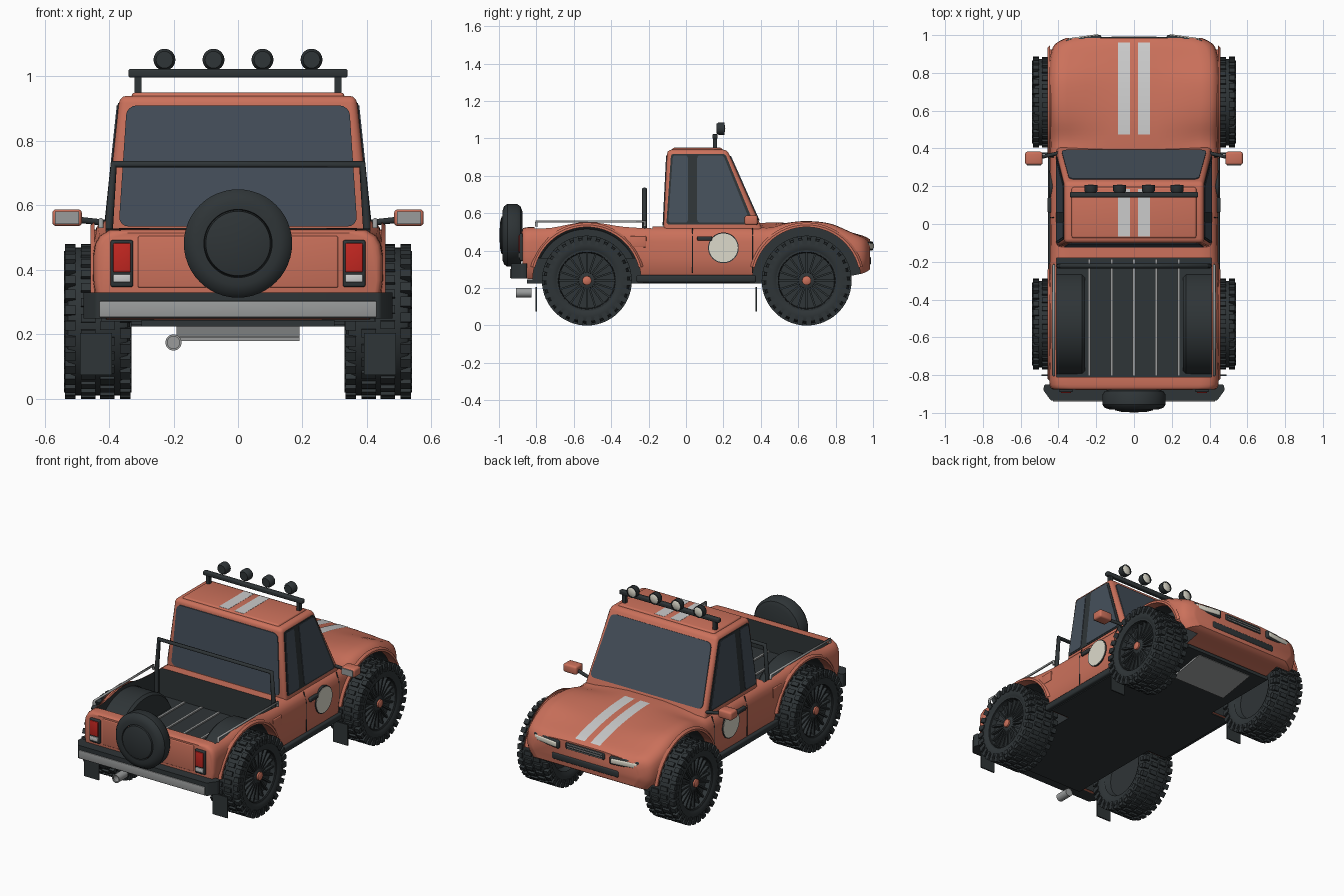
import bpy, bmesh
from math import pi, sin, cos, radians
from mathutils import Matrix, Vector

if "Cube" in bpy.data.objects:
    bpy.data.objects.remove(bpy.data.objects["Cube"])

def material(name, *rgb):
    m = bpy.data.materials.new(name)
    m.diffuse_color = (*rgb, 1)
    m.use_nodes = True
    m.node_tree.nodes["Principled BSDF"].inputs["Base Color"].default_value = m.diffuse_color
    return m

PAINT = material("orange_paint", .60, .165, .105)
DARK = material("dark_rubber", .028, .035, .038)
GLASS = material("tinted_glass", .06, .08, .105)
CREAM = material("cream", .72, .70, .60)
WHITE = material("white", .8, .8, .78)
GREY = material("metal_grey", .32, .33, .33)
RED = material("red_lens", .55, .02, .015)

def finish(name, bm, mat, loc=(0, 0, 0)):
    bmesh.ops.recalc_face_normals(bm, faces=bm.faces[:])
    me = bpy.data.meshes.new(name)
    bm.to_mesh(me)
    bm.free()
    me.materials.append(mat)
    ob = bpy.data.objects.new(name, me)
    ob.location = loc
    bpy.context.collection.objects.link(ob)
    return ob

def box(name, c, s, mat, bev=0, rot=None):
    bm = bmesh.new()
    bmesh.ops.create_cube(bm, size=1, matrix=Matrix.Diagonal((*s, 1)))
    if bev:
        bmesh.ops.bevel(bm, geom=bm.edges[:], offset=bev, segments=3, profile=.5, affect='EDGES')
    if rot:
        bm.transform(rot)
    return finish(name, bm, mat, c)

def lathe(name, loc, prof, mat, axis='X', n=40, a0=0, a1=2 * pi):
    # revolve (axial, radius) points about the X or Y axis
    bm = bmesh.new()
    vs = [bm.verts.new((a, r * cos(a0), r * sin(a0))) for a, r in prof]
    es = [bm.edges.new(p) for p in zip(vs, vs[1:])]
    bmesh.ops.spin(bm, geom=vs + es, cent=(0, 0, 0), axis=(1, 0, 0), angle=a1 - a0, steps=n)
    bmesh.ops.remove_doubles(bm, verts=bm.verts[:], dist=1e-5)
    if axis == 'Y':
        bm.transform(Matrix.Rotation(pi / 2, 4, 'Z'))
    return finish(name, bm, mat, loc)

def panel(name, pts, vec, mat, r=0):
    # flat outline with rounded corners, given a thickness
    bm = bmesh.new()
    bm.faces.new([bm.verts.new(p) for p in pts])
    if r:
        bmesh.ops.bevel(bm, geom=bm.verts[:], offset=r, segments=4, profile=.5, affect='VERTICES')
    ext = bmesh.ops.extrude_face_region(bm, geom=bm.faces[:])['geom']
    bmesh.ops.translate(bm, vec=vec, verts=[v for v in ext if isinstance(v, bmesh.types.BMVert)])
    return finish(name, bm, mat)

def tube(name, pts, r, mat):
    cu = bpy.data.curves.new(name, 'CURVE')
    cu.dimensions, cu.bevel_depth, cu.bevel_resolution, cu.use_fill_caps = '3D', r, 3, True
    sp = cu.splines.new('POLY')
    sp.points.add(len(pts) - 1)
    for q, p in zip(sp.points, pts):
        q.co = (*p, 1)
    cu.materials.append(mat)
    ob = bpy.data.objects.new(name, cu)
    bpy.context.collection.objects.link(ob)

# body: lofted along y from (y, half width, shoulder z, centre z, bottom z)
ST = [(-.875, .43, .515, .515, .26), (-.85, .447, .525, .525, .25), (-.72, .45, .53, .53, .24),
      (-.53, .455, .558, .558, .23), (-.33, .45, .535, .535, .23), (-.15, .445, .53, .53, .23),
      (.1, .445, .53, .53, .23), (.36, .445, .528, .545, .23), (.45, .445, .525, .55, .23),
      (.55, .45, .55, .548, .23), (.65, .455, .558, .54, .23), (.77, .453, .545, .523, .24),
      (.88, .445, .50, .498, .265), (.95, .42, .47, .478, .28), (.985, .36, .445, .46, .30)]
rings = []
for i in range(len(ST) - 1):
    p0, p1, p2, p3 = (Vector(ST[max(0, min(len(ST) - 1, i + k))]) for k in (-1, 0, 1, 2))
    for t in (0, .25, .5, .75):
        rings.append(p1 + .5 * t * (p2 - p0 + t * (2*p0 - 5*p1 + 4*p2 - p3 + t * (3*p1 - p0 - 3*p2 + p3))))
rings.append(Vector(ST[-1]))
bm = bmesh.new()
loops = []
for y, w, zs, zc, zb in rings:
    half = [(.12, zc), (.25, (zc + zs) / 2), (w - .1, zs), (w - .05, zs - .002), (w - .02, zs - .02),
            (w - .006, zs - .045), (w, zs - .08), (w, (zs + zb) / 2 - .02), (w - .01, zb + .04), (w - .04, zb)]
    loops.append([bm.verts.new((x, y, z)) for x, z in half] +
                 [bm.verts.new((-x, y, z)) for x, z in reversed(half)])
for a, b in zip(loops, loops[1:]):
    for k in range(len(a)):
        j = (k + 1) % len(a)
        bm.faces.new((a[k], a[j], b[j], b[k]))
bm.faces.new(loops[0])
bm.faces.new(loops[-1])
body = finish("body_shell", bm, PAINT)

# wheel arch and cargo bed cut-outs
WY = (-.53, .645)
cutters = [box("bed_cutter", (0, -.495, .56), (.82, .63, .40), DARK)]
for s in (-1, 1):
    for wy in WY:
        cutters.append(lathe("arch_cutter", (s * .45, wy, .24),
                             [(-.15, 0), (-.15, .29), (.15, .29), (.15, 0)], DARK, n=64))
for c in cutters:
    c.hide_render = True
    m = body.modifiers.new("cut", 'BOOLEAN')
    m.object, m.operation, m.solver, m.material_mode = c, 'DIFFERENCE', 'EXACT', 'TRANSFER'
    bpy.context.view_layer.objects.active = body
    bpy.ops.object.modifier_apply(modifier=m.name)
    bpy.data.objects.remove(c)

# cab with crowned roof
bm = bmesh.new()
bmesh.ops.create_cube(bm, size=2)
for v in bm.verts:
    up = v.co.z > 0
    v.co = (v.co.x * (.367 if up else .413), (.22 if up else .415) if v.co.y > 0 else (-.10 if up else -.122),
            .94 if up else .50)
bmesh.ops.bevel(bm, geom=bm.edges[:], offset=.022, segments=3, profile=.5, affect='EDGES')
finish("cab", bm, PAINT)
box("roof_crown", (0, .06, .938), (.66, .27, .024), PAINT, .011)

# windows lie on the sloping cab faces
ft = lambda x, z: (x, .415 - (z - .50) * .195 / .44, z)
bk = lambda x, z: (x, -.122 + (z - .50) * .022 / .44, z)
panel("windscreen", [ft(-.385, .56), ft(.385, .56), ft(.343, .905), ft(-.343, .905)], (0, .005, .002), GLASS, .03)
panel("rear_window", [bk(-.37, .535), bk(.37, .535), bk(.345, .91), bk(-.345, .91)], (0, -.005, 0), GLASS, .03)
for s in (-1, 1):
    sd = lambda y, z: (s * (.413 - (z - .50) * .046 / .44), y, z)
    for nm, o, col, th in (("window_trim", [(-.105, .54), (.365, .54), (.21, .918), (-.08, .918)], DARK, .003),
                           ("door_window", [(.06, .55), (.345, .55), (.20, .91), (.06, .91)], GLASS, .006),
                           ("quarter_window", [(-.095, .55), (.01, .55), (.01, .91), (-.07, .91)], GLASS, .006)):
        panel(nm, [sd(*p) for p in o], (s * th, 0, 0), col, .015)
    # door and side details
    tube("door_seam", [(s * .443, .035, .28), (s * .443, .035, .46), (s * .425, .035, .52)], .003, DARK)
    tube("front_door_seam", [(s * .443, .355, .28), (s * .443, .355, .46), (s * .425, .355, .52)], .003, DARK)
    box("door_handle", (s * .445, .10, .465), (.025, .08, .024), DARK, .006)
    box("fuel_flap", (s * .444, -.255, .448), (.012, .085, .06), PAINT, .004)
    for nm, r, a, col in (("roundel_rim", .082, .449, DARK), ("roundel", .077, .451, CREAM)):
        lathe(nm, (0, .2, .415), [(s * .43, r), (s * a, r), (s * a, 0)], col)
    box("sill", (s * .435, .055, .25), (.04, .64, .04), DARK, .01)
    # mirrors
    box("mirror", (s * .53, .348, .562), (.092, .07, .052), PAINT, .012)
    box("mirror_glass", (s * .53, .312, .562), (.075, .006, .038), GREY)
    tube("mirror_arm", [(s * .40, .375, .545), (s * .49, .355, .555)], .01, DARK)
    # lamps
    box("tail_lamp_frame", (s * .36, -.875, .42), (.07, .03, .145), DARK, .006)
    box("tail_lamp", (s * .36, -.885, .438), (.054, .022, .09), RED, .004)
    box("reverse_lamp", (s * .36, -.885, .374), (.054, .022, .025), WHITE, .004)
    rot = Matrix.Rotation(-s * .14, 4, 'Z')
    box("headlamp_frame", (s * .265, .966, .425), (.19, .045, .05), DARK, .01, rot)
    box("headlamp", (s * .266, .972, .425), (.165, .045, .032), CREAM, .008, rot)
    # bed rails
    tube("bed_rail", [(s * .425, -.80, .53), (s * .425, -.80, .555), (s * .425, -.22, .555), (s * .425, -.22, .53)], .008, GREY)
    # bonnet and roof stripes
    bm = bmesh.new()
    prev = None
    for y, w, zs, zc, zb in rings:
        if .45 <= y < .97:
            cur = [bm.verts.new((s * x, y, zc + .003)) for x in (.02, .085)]
            if prev:
                bm.faces.new((*prev, *reversed(cur)))
            prev = cur
    finish("bonnet_stripe", bm, WHITE)
    box("roof_stripe", (s * .0525, .06, .949), (.065, .25, .004), WHITE)
    # light bar posts, arch lips, inner wells, mud flaps
    box("light_bar_post", (s * .31, .155, .97), (.022, .022, .08), DARK)
    for wy in WY:
        lathe("arch_lip", (0, wy, .24), [(s * .40, .286), (s * .458, .286), (s * .458, .298), (s * .445, .31)],
              PAINT, a0=radians(14), a1=radians(166))
        box("mud_flap", (s * .44, wy - .27, .14), (.10, .008, .13), DARK)
    lathe("bed_wheel_well", (0, WY[0], .24), [(s * .26, 0), (s * .26, .275), (s * .275, .288), (s * .425, .288)], DARK, a1=pi)
for k in range(5):
    box("bed_strip", ((k - 2) * .118, -.495, .363), (.014, .62, .01), GREY)

# roll bar, roof light bar
tube("roll_bar", [(-.40, -.222, .40), (-.40, -.222, .54), (-.385, -.222, .728), (.385, -.222, .728),
                  (.40, -.222, .54), (.40, -.222, .40)], .013, DARK)
box("light_bar", (0, .155, 1.01), (.68, .028, .026), DARK, .006)
for x in (-.228, -.076, .076, .228):
    lathe("roof_lamp", (x, .185, 1.052), [(-.022, 0), (-.022, .026), (-.01, .034), (.022, .034), (.022, .028)], DARK, 'Y', 24)
    lathe("roof_lamp_lens", (x, .185, 1.052), [(.018, .029), (.022, .02), (.025, 0)], CREAM, 'Y', 24)

# nose
box("grille", (0, .975, .43), (.27, .03, .045), DARK, .01)
for k in range(3):
    box("grille_bar", (0, .99, .416 + k * .014), (.24, .006, .005), GREY)
box("lower_intake", (0, .975, .345), (.46, .03, .045), DARK, .012)

# rear bumper, tailgate, exhaust, underside
panel("rear_bumper", [(-.475, -.85, .25), (.475, -.85, .25), (.48, -.88, .25), (.44, -.935, .25), (-.44, -.935, .25),
                      (-.48, -.88, .25)], (0, 0, .08), DARK, .008)
box("bumper_strip", (0, -.935, .278), (.86, .012, .05), GREY, .004)
box("tailgate", (0, -.874, .425), (.62, .012, .16), PAINT, .005)
lathe("exhaust_tip", (-.2, -.87, .175), [(-.03, .019), (-.04, .019), (-.04, .025), (.045, .025), (.045, 0)], GREY, 'Y', 24)
box("underbody", (0, 0, .235), (.60, 1.70, .02), DARK)
box("underbody_middle", (0, .055, .235), (.86, .57, .02), DARK)
panel("skid_plate", [(-.19, .58, .18), (.19, .58, .18), (.19, .82, .222), (-.19, .82, .222)], (0, 0, .012), GREY)

# spare wheel
lathe("spare_tyre", (0, -.93, .482), [(.055, 0), (.055, .13), (.045, .155), (.025, .168), (-.025, .168), (-.043, .155),
                                      (-.052, .13), (-.052, .106), (-.035, .104)], DARK, 'Y', 48)
lathe("spare_cover", (0, -.93, .482), [(-.03, .104), (-.056, .10), (-.064, .07), (-.068, 0)], DARK, 'Y', 48)

# wheels: tyre, chunky tread, spoked rim, hub cap
def blocks(name, specs, mat):
    bm = bmesh.new()
    for x, ang, r, size in specs:
        bmesh.ops.create_cube(bm, size=1, matrix=Matrix.Rotation(ang, 4, 'X') @ Matrix.Translation((x, 0, r)) @ Matrix.Diagonal((*size, 1)))
    return finish(name, bm, mat)

N = 30
tread, spokes = [], []
for k in range(N):
    a = k * 2 * pi / N
    for s in (-1, 1):
        tread += [(s * .085, a + s * .05, .222, (.032, .030, .036)), (s * .030, a + .1 + s * .05, .229, (.045, .026, .022)),
                  (s * .098, a + s * .05, .206, (.012, .024, .026))]
for k in range(20):
    spokes.append((.066, k * pi / 10, .095, (.018, .010, .125)))
parts = [lathe("tyre", (0, 0, 0), [(-.085, .15), (-.096, .17), (-.1, .195), (-.092, .218), (-.07, .229), (.07, .229),
                                   (.092, .218), (.1, .195), (.096, .17), (.085, .15)], DARK, n=60),
         blocks("tyre_tread", tread, DARK), blocks("rim_spokes", spokes, DARK),
         lathe("rim", (0, 0, 0), [(-.05, 0), (-.05, .14), (-.088, .16), (.092, .166), (.092, .154), (.055, .148), (.055, 0)], DARK, n=48),
         lathe("hub", (0, 0, 0), [(.05, .045), (.075, .042), (.08, .03), (.08, 0)], DARK, n=24),
         lathe("hub_cap", (0, 0, 0), [(.07, .025), (.09, .024), (.095, .015), (.095, 0)], PAINT, n=24)]
for s in (-1, 1):
    for wy in WY:
        for p in parts:
            q = p.copy()
            bpy.context.collection.objects.link(q)
            q.location = (s * .435, wy, .24)
            q.rotation_euler.z = 0 if s > 0 else pi
for p in parts:
    bpy.data.objects.remove(p)

# smooth shading with crisp edges
bpy.ops.object.select_all(action='DESELECT')
for o in bpy.context.scene.objects:
    if o.type == 'MESH':
        o.select_set(True)
        bpy.context.view_layer.objects.active = o
bpy.ops.object.shade_smooth_by_angle(angle=radians(35))
